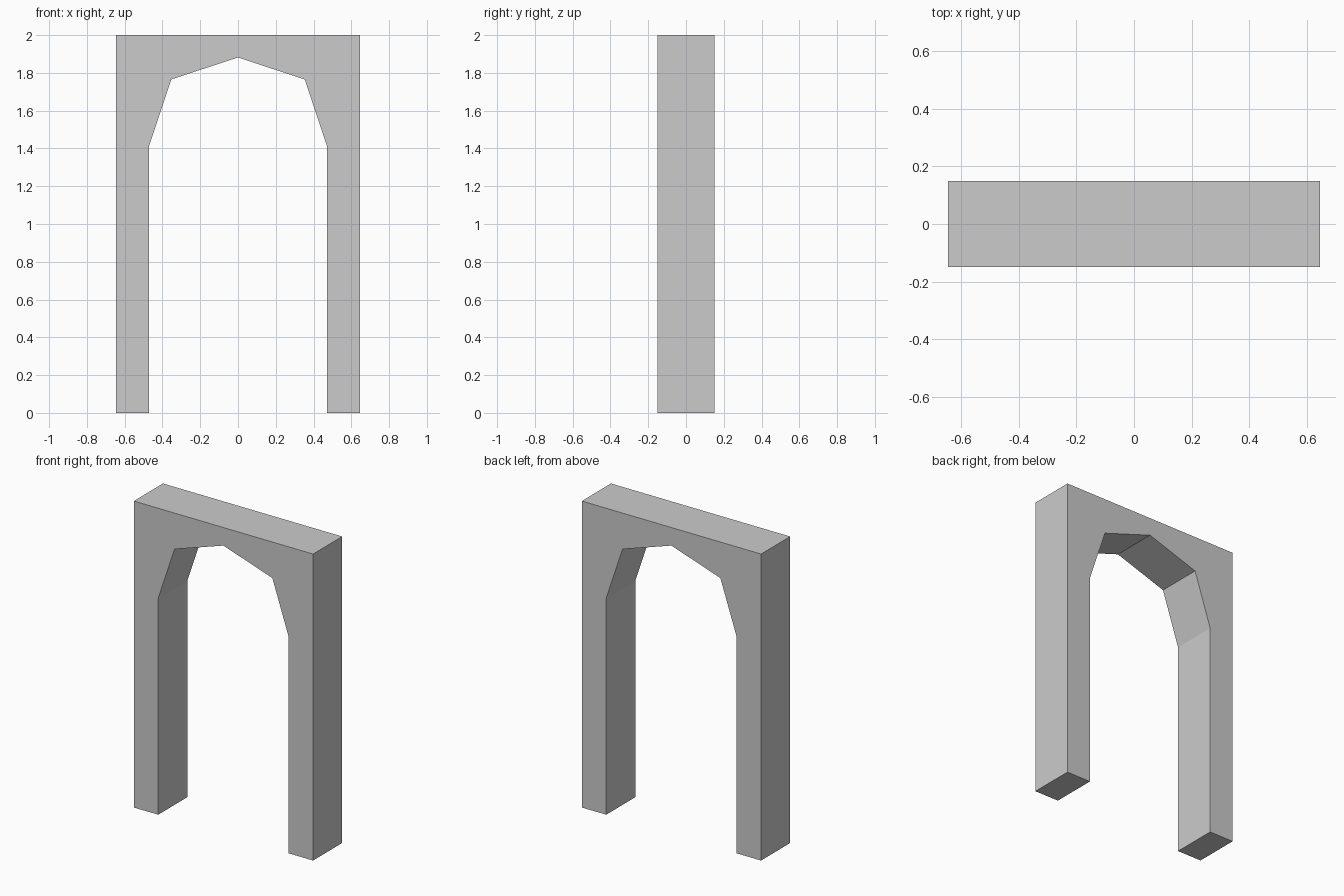
import bpy, bmesh

if "Cube" in bpy.data.objects:
    bpy.data.objects.remove(bpy.data.objects["Cube"])

HALF_DEPTH = 0.15

# right half of the outline, from the inner crown down the opening and up the outside
half = [(0.353, 1.765), (0.471, 1.412), (0.471, 0), (0.647, 0), (0.647, 2)]
mirrored = [(-x, z) for x, z in reversed(half)]
outline = [(0, 1.882)] + half + mirrored

# archway: flat front profile extruded through its depth
bm = bmesh.new()
front = bm.faces.new([bm.verts.new((x, -HALF_DEPTH, z)) for x, z in outline])
extruded = bmesh.ops.extrude_face_region(bm, geom=[front], use_keep_orig=True)
back_verts = [g for g in extruded["geom"] if isinstance(g, bmesh.types.BMVert)]
bmesh.ops.translate(bm, verts=back_verts, vec=(0, 2 * HALF_DEPTH, 0))
bmesh.ops.recalc_face_normals(bm, faces=bm.faces)

mesh = bpy.data.meshes.new("archway")
bm.to_mesh(mesh)
bm.free()
bpy.context.collection.objects.link(bpy.data.objects.new("archway", mesh))
